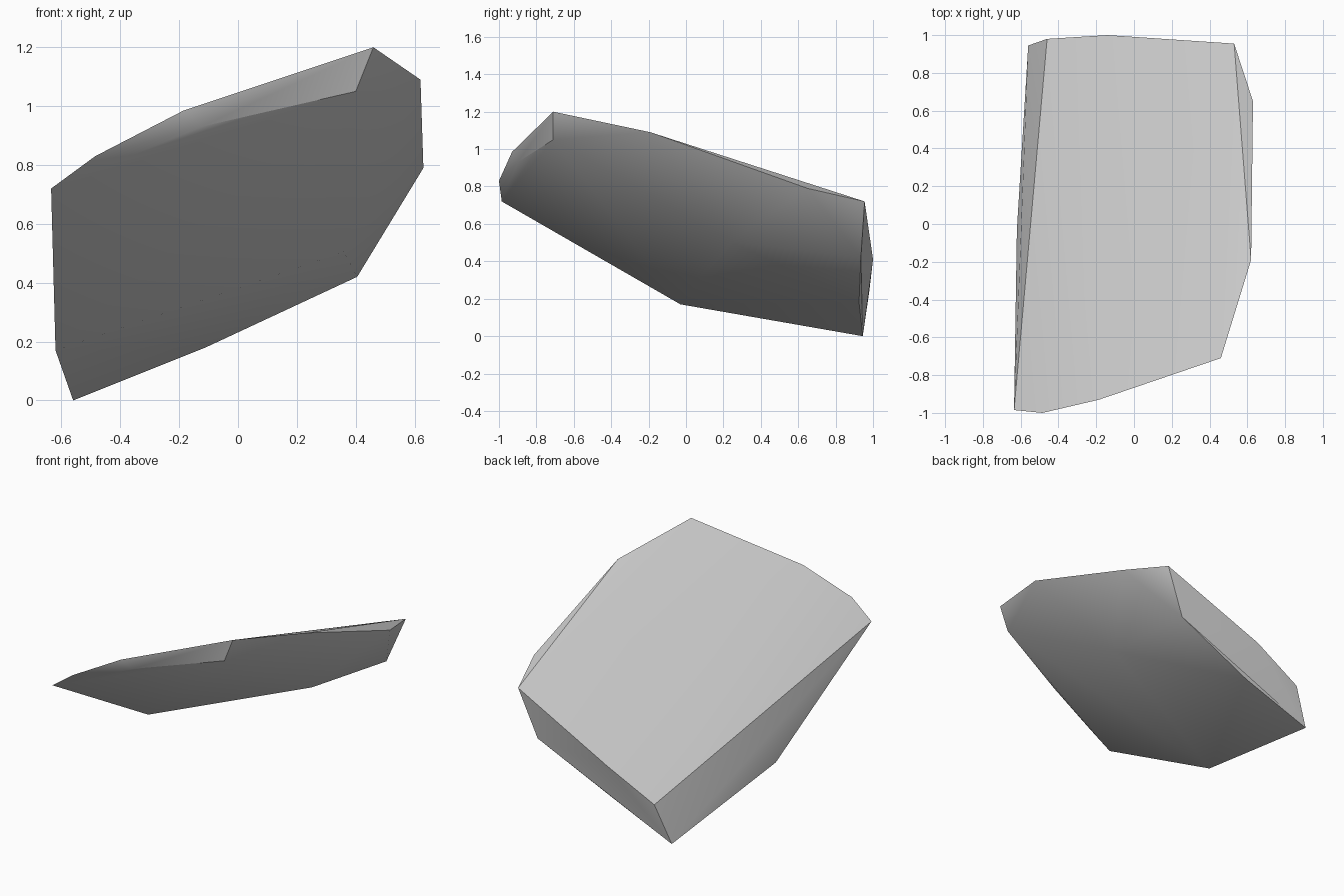
import bpy
import bmesh
import math

# Remove the default object
default_cube = bpy.data.objects.get("Cube")
if default_cube:
    bpy.data.objects.remove(default_cube, do_unlink=True)


def make_material(name, colour):
    material = bpy.data.materials.new(name)
    material.use_nodes = True
    material.diffuse_color = colour
    shader = next(n for n in material.node_tree.nodes if n.type == "BSDF_PRINCIPLED")
    shader.inputs["Base Color"].default_value = colour
    return material


def make_hull(name, corners, material):
    """Wrap a convex stone surface around its corner points."""
    mesh = bpy.data.meshes.new(name)
    builder = bmesh.new()
    for corner in corners:
        builder.verts.new(corner)
    result = bmesh.ops.convex_hull(builder, input=builder.verts[:])
    unused = {v for v in result["geom_interior"] + result["geom_unused"]
              if isinstance(v, bmesh.types.BMVert) and not v.link_faces}
    bmesh.ops.delete(builder, geom=list(unused), context="VERTS")
    bmesh.ops.recalc_face_normals(builder, faces=builder.faces[:])
    builder.to_mesh(mesh)
    builder.free()
    mesh.materials.append(material)
    stone = bpy.data.objects.new(name, mesh)
    bpy.context.collection.objects.link(stone)
    return stone


# Corners around the sloping top, from front right to back right
top_rim = [
    (-.635, -.985, .72), (-.485, -1, .83), (-.185, -.93, .985),
    (.46, -.71, 1.2), (.62, -.19, 1.09), (.63, .65, .79),
    (.53, .955, .72), (-.14, 1, .41), (-.46, .98, .24),
]
# Chipped front edge just below the rim
front_chip = [(-.125, -.9, .93), (.4, -.71, 1.05)]
# Corners of the tapering underside
underside = [
    (-.62, -.03, .17), (-.56, .945, 0), (-.11, .925, .18),
    (.405, .935, .42), (.36, .24, .505),
]

grey_stone = make_material("grey stone", (.6, .6, .6, 1))
rock = make_hull("rock", top_rim + front_chip + underside, grey_stone)

# Soft facets with crisp outer edges
bpy.ops.object.select_all(action="DESELECT")
rock.select_set(True)
bpy.context.view_layer.objects.active = rock
bpy.ops.object.shade_smooth_by_angle(angle=math.radians(30))
